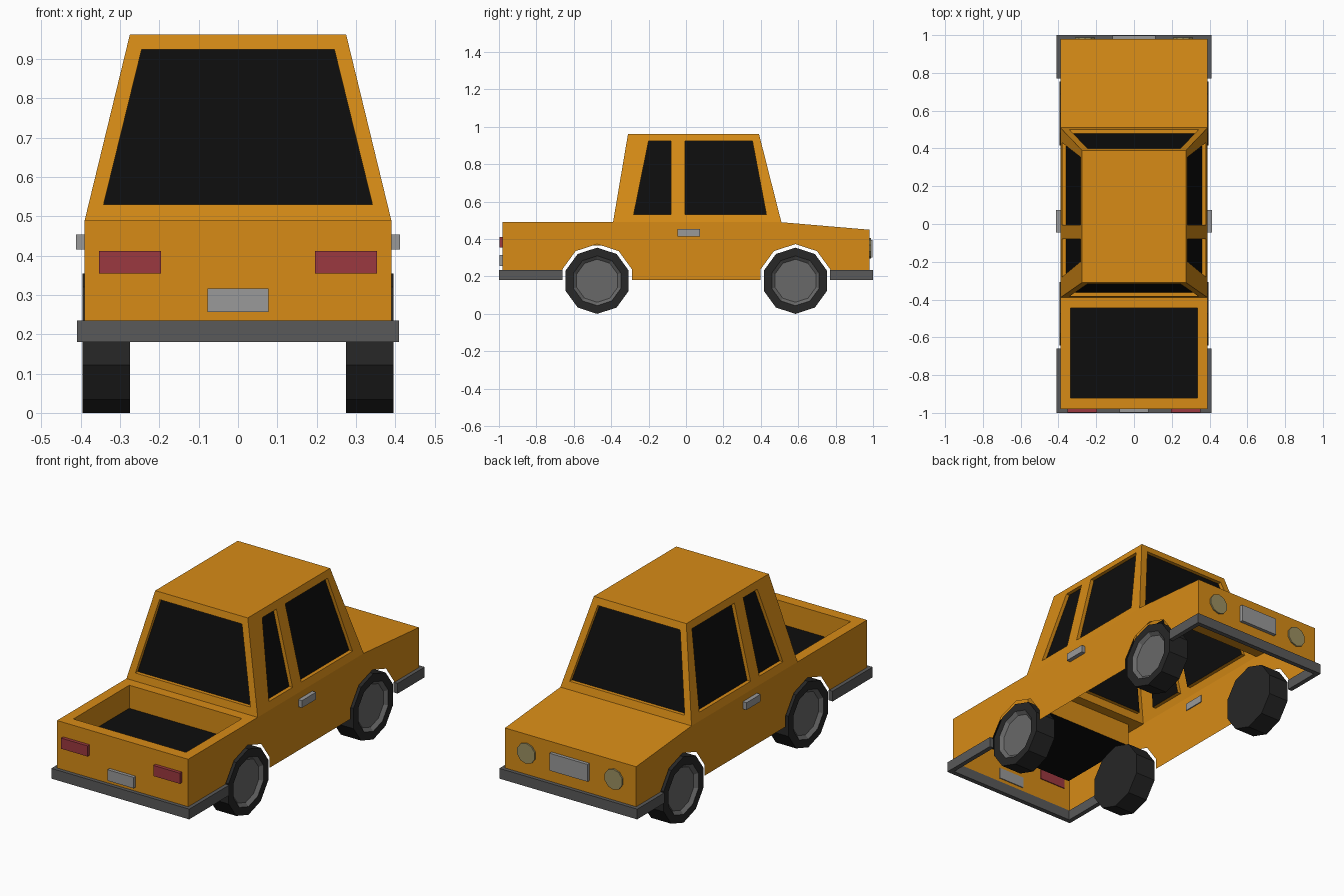
import bpy, bmesh
from math import sin, cos, radians

if "Cube" in bpy.data.objects:
    bpy.data.objects.remove(bpy.data.objects["Cube"])


def material(name, r, g, b):
    m = bpy.data.materials.new(name)
    m.diffuse_color = (r, g, b, 1)
    m.use_nodes = True
    m.node_tree.nodes["Principled BSDF"].inputs["Base Color"].default_value = m.diffuse_color
    return m


PAINT = material("orange_paint", 0.68, 0.26, 0.008)
BLACK = material("black", 0.004, 0.004, 0.004)
RUBBER = material("rubber", 0.02, 0.02, 0.02)
DARK = material("dark_grey", 0.1, 0.1, 0.1)
HUB = material("hub_grey", 0.14, 0.14, 0.14)
TRIM = material("trim_grey", 0.32, 0.32, 0.32)
RED = material("red_lamp", 0.33, 0.04, 0.05)
LAMP = material("lamp_glass", 0.33, 0.28, 0.12)


def finish(name, bm, mat):
    bmesh.ops.remove_doubles(bm, verts=bm.verts, dist=0.0005)
    bmesh.ops.recalc_face_normals(bm, faces=bm.faces)
    me = bpy.data.meshes.new(name)
    bm.to_mesh(me)
    bm.free()
    me.materials.append(mat)
    ob = bpy.data.objects.new(name, me)
    bpy.context.collection.objects.link(ob)
    return ob


def face(bm, pts):
    return bm.faces.new([bm.verts.new(p) for p in pts])


def prism(name, pts, offset, mat):
    """Solid made by sweeping a flat outline along an offset."""
    bm = bmesh.new()
    f = face(bm, pts)
    ext = bmesh.ops.extrude_face_region(bm, geom=[f], use_keep_orig=True)
    verts = [g for g in ext["geom"] if isinstance(g, bmesh.types.BMVert)]
    bmesh.ops.translate(bm, verts=verts, vec=offset)
    return finish(name, bm, mat)


def box(name, x0, x1, y0, y1, z0, z1, mat):
    return prism(name, [(x0, y0, z0), (x1, y0, z0), (x1, y1, z0), (x0, y1, z0)],
                 (0, 0, z1 - z0), mat)


W, BOT, DECK, NOSE = 0.39, 0.18, 0.49, 0.45
AXLES, AXLE_Z = (-0.475, 0.585), 0.177

# lower body: open shell with polygonal wheel arches
body = bmesh.new()
outline = [(-0.98, BOT)]
for c in AXLES:
    outline.append((c - 0.186, BOT))
    outline += [(c + 0.196 * cos(radians(a)), AXLE_Z + 0.196 * sin(radians(a)))
                for a in (162, 126, 90, 54, 18)]
    outline.append((c + 0.186, BOT))
outline += [(0.98, BOT), (0.98, NOSE), (0.51, DECK), (-0.39, DECK), (-0.98, DECK)]
for s in (1, -1):
    face(body, [(s * W, y, z) for y, z in outline])
for y, top in ((-0.98, DECK), (0.98, NOSE)):
    face(body, [(-W, y, BOT), (W, y, BOT), (W, y, top), (-W, y, top)])
face(body, [(-W, 0.51, DECK), (W, 0.51, DECK), (W, 0.98, NOSE), (-W, 0.98, NOSE)])

# cargo bed rim and walls
FLOOR = 0.366
rim = [(-W, -0.98), (W, -0.98), (W, -0.39), (-W, -0.39)]
hole = [(-0.335, -0.92), (0.335, -0.92), (0.335, -0.445), (-0.335, -0.445)]
for i in range(4):
    j = (i + 1) % 4
    face(body, [(*rim[i], DECK), (*rim[j], DECK), (*hole[j], DECK), (*hole[i], DECK)])
    face(body, [(*hole[i], DECK), (*hole[j], DECK), (*hole[j], FLOOR), (*hole[i], FLOOR)])
finish("lower_body", body, PAINT)
floor = bmesh.new()
face(floor, [(*p, FLOOR) for p in hole])
finish("bed_floor", floor, BLACK)

# cabin: sloped walls with recessed panes
cabin, glass = bmesh.new(), bmesh.new()
ROOF, RECESS = 0.963, 0.02
LEVELS = (DECK, 0.53, 0.925, ROOF)


def slope(z, low, high):
    return low + (high - low) * (z - DECK) / (ROOF - DECK)


def wall(rows, place, panes):
    """Grid of cells by height row; pane columns of the middle row are sunk."""
    for r in range(3):
        for c in range(len(rows[0]) - 1):
            cell = [(rows[r][c], LEVELS[r]), (rows[r][c + 1], LEVELS[r]),
                    (rows[r + 1][c + 1], LEVELS[r + 1]), (rows[r + 1][c], LEVELS[r + 1])]
            outer = [place(u, z, 0) for u, z in cell]
            if r == 1 and c in panes:
                inner = [place(u, z, RECESS) for u, z in cell]
                face(glass, inner)
                for i in range(4):
                    j = (i + 1) % 4
                    face(cabin, [outer[i], outer[j], inner[j], inner[i]])
            else:
                face(cabin, outer)


def side_row(z, a, d):
    return (slope(z, -0.39, -0.31), a, -0.08, -0.005, d, slope(z, 0.51, 0.39))


side_rows = [side_row(z, a, d) for z, a, d in
             zip(LEVELS, (-0.288, -0.28, -0.2, -0.192), (0.437, 0.43, 0.355, 0.348))]
end_rows = [(-slope(z, W, 0.275), -g, g, slope(z, W, 0.275))
            for z, g in zip(LEVELS, (0.35, 0.342, 0.245, 0.236))]
for s in (1, -1):
    wall(side_rows, lambda u, z, d: (s * (slope(z, W, 0.275) - d), u, z), (1, 3))
wall(end_rows, lambda u, z, d: (u, slope(z, -0.39, -0.31) + d, z), (1,))
wall(end_rows, lambda u, z, d: (u, slope(z, 0.51, 0.39) - d, z), (1,))
face(cabin, [(-0.275, -0.31, ROOF), (0.275, -0.31, ROOF),
             (0.275, 0.39, ROOF), (-0.275, 0.39, ROOF)])
finish("cabin", cabin, PAINT)
finish("window_glass", glass, BLACK)

# wrap-around bumpers
for name, s, end in (("tail_bumper", -1, 0.66), ("nose_bumper", 1, 0.77)):
    u = [(0.41, end), (0.41, 1), (-0.41, 1), (-0.41, end),
         (-0.385, end), (-0.385, 0.975), (0.385, 0.975), (0.385, end)]
    prism(name, [(x, s * y, BOT) for x, y in u], (0, 0, 0.055), DARK)


# ten-sided wheels: lathe a (radius, x) profile around the axle
def lathe(name, profile, s, cy, mat, caps):
    bm = bmesh.new()
    rings = [[bm.verts.new((s * x, cy + r * sin(radians(36 * k)),
                            AXLE_Z + r * cos(radians(36 * k)))) for k in range(10)]
             for r, x in profile]
    for a, b in zip(rings, rings[1:]):
        for k in range(10):
            j = (k + 1) % 10
            bm.faces.new((a[k], a[j], b[j], b[k]))
    for i in caps:
        bm.faces.new(rings[i])
    finish(name, bm, mat)


for label, cy in zip(("tail", "nose"), AXLES):
    for side, s in (("right", 1), ("left", -1)):
        lathe(f"{label}_{side}_tire",
              [(0.177, 0.275), (0.177, 0.395), (0.133, 0.395)], s, cy, RUBBER, (0,))
        lathe(f"{label}_{side}_hub",
              [(0.133, 0.395), (0.115, 0.378)], s, cy, HUB, (1,))

# lamps and door handles, mirrored left and right
for side, s in (("right", 1), ("left", -1)):
    box(f"tail_lamp_{side}", s * 0.196, s * 0.353, -0.998, -0.975, 0.355, 0.412, RED)
    box(f"door_handle_{side}", s * 0.385, s * 0.412, -0.045, 0.075, 0.415, 0.454, TRIM)
    disc = [(s * 0.26 + 0.055 * sin(radians(36 * k)), 0.975,
             0.35 + 0.055 * cos(radians(36 * k))) for k in range(10)]
    prism(f"headlamp_{side}", disc, (0, 0.013, 0), LAMP)

# rear plate and grille
box("rear_plate", -0.078, 0.078, -0.998, -0.975, 0.257, 0.316, TRIM)
box("grille", -0.113, 0.113, 0.975, 0.998, 0.302, 0.395, TRIM)
